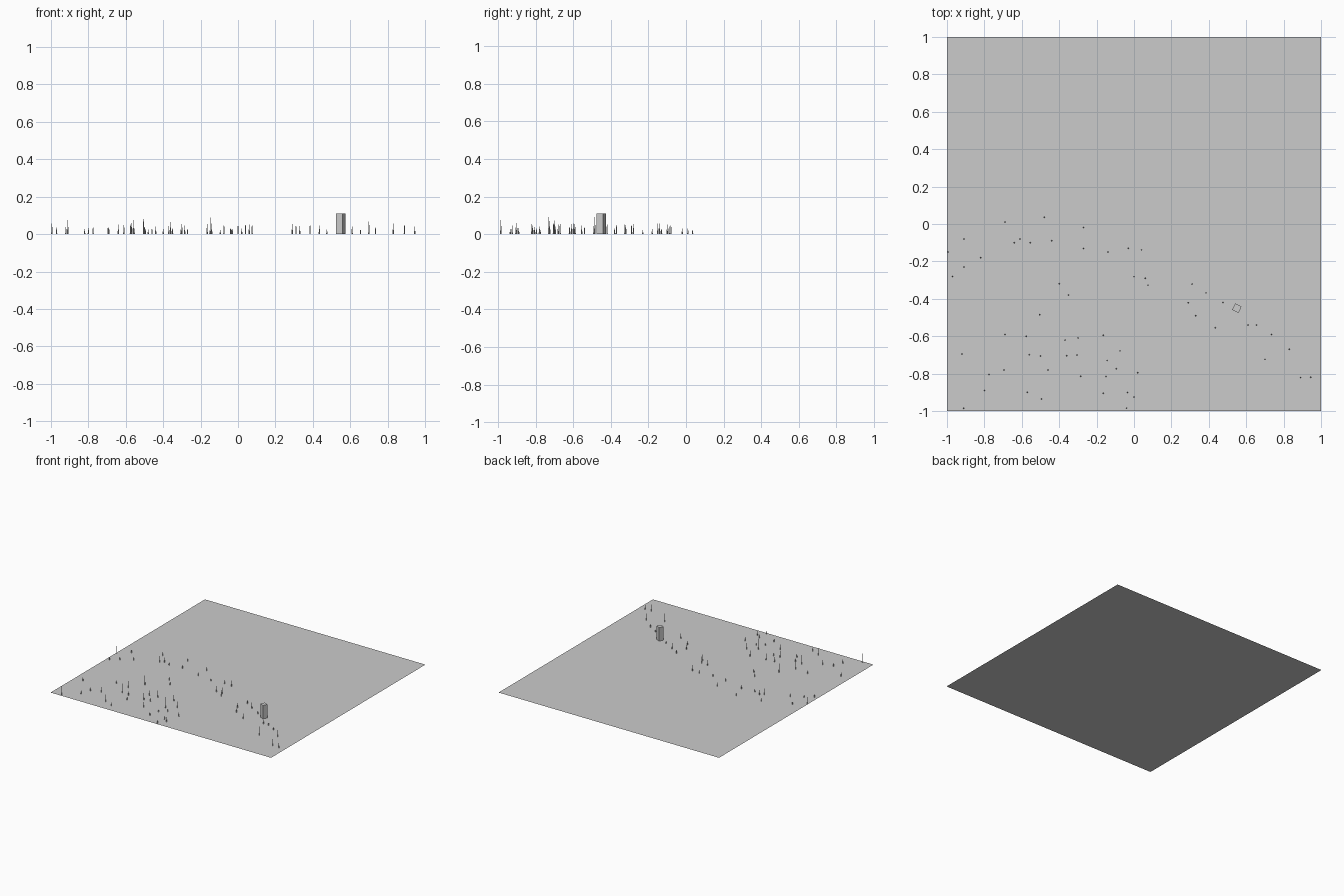
import bpy, bmesh, math, random
from mathutils import Matrix

random.seed(4)

# flat ground sheet
bpy.ops.mesh.primitive_plane_add(size=2)
bpy.context.object.name = "field"

# square pillar, slightly turned
bpy.ops.mesh.primitive_cube_add(size=1, location=(0.55, -0.45, 0.055), rotation=(0, 0, math.radians(-25)))
pillar = bpy.context.object
pillar.name = "pillar"
pillar.scale = (0.038, 0.038, 0.11)

# scattered thin spikes: x, y of each base
spots = [
    (-.69, .01), (-.48, .035), (-.91, -.08), (-.82, -.18), (-.91, -.23), (-.97, -.28),
    (-.995, -.15), (-.64, -.1), (-.61, -.08), (-.555, -.1), (-.44, -.09), (-.27, -.02),
    (-.27, -.13), (-.14, -.15), (-.03, -.13), (.04, -.14), (0, -.28), (.06, -.29),
    (.075, -.325), (-.4, -.32), (-.35, -.38), (-.505, -.485), (.31, -.32), (.385, -.37),
    (.29, -.42), (.475, -.42), (.33, -.49), (.435, -.555), (.61, -.54), (.655, -.54),
    (.735, -.59), (.7, -.725), (.83, -.67), (.89, -.82), (.945, -.82), (-.69, -.59),
    (-.575, -.6), (-.37, -.62), (-.3, -.61), (-.165, -.595), (-.92, -.695), (-.56, -.7),
    (-.5, -.705), (-.36, -.705), (-.305, -.7), (-.145, -.73), (-.075, -.68), (-.095, -.775),
    (-.15, -.815), (-.285, -.815), (-.46, -.78), (-.695, -.78), (-.775, -.805), (-.8, -.89),
    (-.57, -.9), (-.495, -.935), (-.165, -.905), (-.035, -.9), (0, -.925), (.02, -.795),
    (-.04, -.985), (-.91, -.985),
]
tall = {(-.505, -.485): .09, (-.145, -.73): .09, (-.91, -.985): .075,
        (-.56, -.7): .075, (.7, -.725): .07, (-.36, -.705): .065}

bm = bmesh.new()
for x, y in spots:
    h = tall.get((x, y), random.uniform(.02, .06))
    bmesh.ops.create_cone(bm, cap_ends=True, segments=4, radius1=.004, radius2=.0008, depth=h,
                          matrix=Matrix.Translation((x, y, h / 2)))
mesh = bpy.data.meshes.new("spikes")
bm.to_mesh(mesh)
bm.free()
bpy.context.collection.objects.link(bpy.data.objects.new("spikes", mesh))
